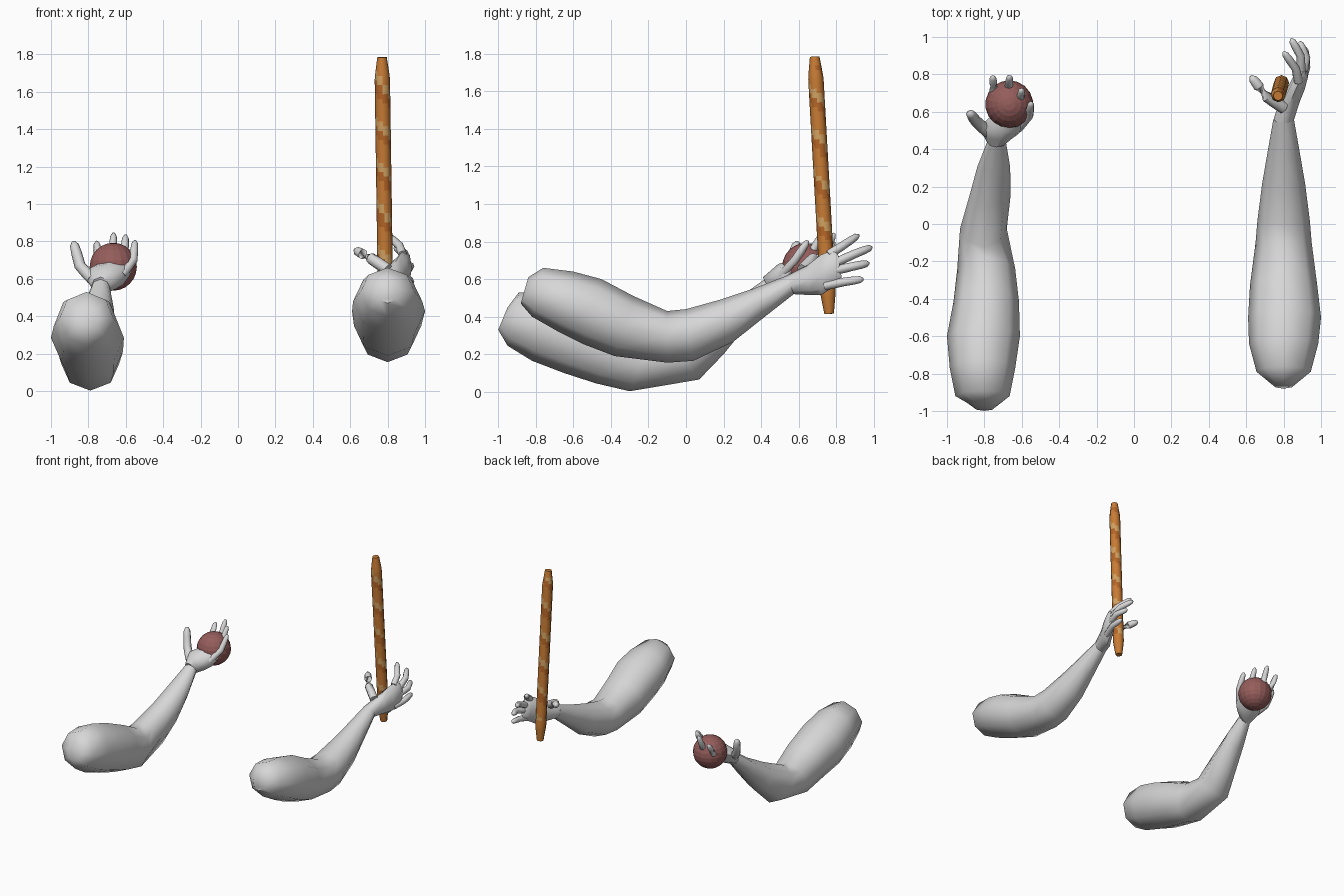
import bpy, bmesh, math
from mathutils import Vector

cube = bpy.data.objects.get("Cube")
if cube:
    bpy.data.objects.remove(cube, do_unlink=True)


def material(name, rgb):
    mat = bpy.data.materials.new(name)
    mat.use_nodes = True
    colour = (*rgb, 1)
    mat.diffuse_color = colour
    mat.node_tree.nodes["Principled BSDF"].inputs["Base Color"].default_value = colour
    return mat


SKIN = material("pale grey", (.68, .68, .68))
BALL = material("dusty red", (.30, .11, .105))
CRUST = material("golden crust", (.58, .2, .035))
SCORE = material("light crust", (.64, .36, .12))
DARK = material("dark crust", (.46, .13, .02))


def finish(name, bm, mats, angle=None):
    bmesh.ops.recalc_face_normals(bm, faces=bm.faces)
    mesh = bpy.data.meshes.new(name)
    bm.to_mesh(mesh)
    bm.free()
    for mat in mats:
        mesh.materials.append(mat)
    obj = bpy.data.objects.new(name, mesh)
    bpy.context.collection.objects.link(obj)
    if angle:
        bpy.ops.object.select_all(action='DESELECT')
        bpy.context.view_layer.objects.active = obj
        obj.select_set(True)
        bpy.ops.object.shade_smooth_by_angle(angle=math.radians(angle))
    return obj


def loft(rings, sides=8):
    """Skin a list of elliptical rings given as (centre, axis, axis)."""
    bm = bmesh.new()
    turns = [math.tau * k / sides for k in range(sides)]
    loops = [[bm.verts.new(c + u * math.cos(a) + v * math.sin(a)) for a in turns]
             for c, u, v in rings]
    for lo, hi in zip(loops, loops[1:]):
        for k in range(sides):
            j = (k + 1) % sides
            bm.faces.new((lo[k], lo[j], hi[j], hi[k]))
    bm.faces.new(loops[0])
    bm.faces.new(loops[-1])
    return bm


def limb(name, sections, sides=8):
    """Each section: top y, z, bottom y, z, middle x, half width."""
    rings = []
    for ty, tz, by, bz, x, half in sections:
        top, low = Vector((x, ty, tz)), Vector((x, by, bz))
        rings.append(((top + low) / 2, Vector((half, 0, 0)), (top - low) / 2))
    return finish(name, loft(rings, sides), [SKIN], 55)


def tube_rings(points, radii):
    rings = []
    for i, (p, r) in enumerate(zip(points, radii)):
        way = points[min(i + 1, len(points) - 1)] - points[max(i - 1, 0)]
        u = way.orthogonal().normalized()
        v = way.normalized().cross(u)
        rings.append((p, u * r, v * r))
    return rings


def finger(name, base, middle, tip, r=.024):
    base, middle, tip = map(Vector, (base, middle, tip))
    pts = [base, base.lerp(middle, .5), middle, middle.lerp(tip, .5),
           middle.lerp(tip, .85), tip]
    radii = [r * f for f in (1, 1, .95, .9, .75, .3)]
    finish(name, loft(tube_rings(pts, radii)), [SKIN], 70)


# Arms
limb("left_arm", [
    (-.84, .61, -.88, .47, .80, .06),
    (-.76, .66, -.82, .40, .80, .145),
    (-.60, .64, -.68, .32, .80, .185),
    (-.45, .60, -.55, .255, .805, .195),
    (-.28, .51, -.38, .19, .80, .18),
    (-.10, .43, -.10, .155, .80, .15),
    (0, .44, .04, .165, .80, .14),
    (.18, .49, .25, .265, .80, .115),
    (.36, .55, .42, .40, .80, .085),
    (.54, .62, .58, .525, .80, .055)])
limb("right_arm", [
    (-.95, .45, -1, .33, -.80, .06),
    (-.89, .53, -.95, .245, -.81, .145),
    (-.72, .53, -.82, .165, -.81, .175),
    (-.55, .47, -.65, .10, -.805, .195),
    (-.35, .38, -.48, .045, -.79, .175),
    (-.18, .29, -.30, .003, -.79, .155),
    (-.12, .30, .07, .065, -.805, .125),
    (.10, .40, .20, .20, -.77, .11),
    (.28, .50, .33, .36, -.75, .088),
    (.42, .60, .46, .51, -.735, .05)])

# Left hand, open beside the loaf
limb("left_palm", [
    (.54, .62, .57, .52, .80, .055),
    (.64, .67, .66, .515, .83, .055),
    (.72, .73, .72, .515, .865, .048),
    (.78, .755, .79, .56, .89, .04),
    (.81, .73, .83, .60, .90, .022)])
finger("left_thumb", (.80, .62, .65), (.71, .68, .71), (.625, .79, .755), .032)
finger("left_index", (.88, .76, .73), (.865, .83, .775), (.80, .92, .835))
finger("left_middle", (.895, .79, .685), (.89, .90, .735), (.84, .99, .77))
finger("left_ring", (.90, .79, .645), (.92, .89, .668), (.885, .975, .685))
finger("left_little", (.89, .74, .565), (.92, .84, .585), (.915, .945, .60))

# Right hand, cupping the ball
limb("right_palm", [
    (.41, .61, .46, .51, -.735, .05),
    (.45, .645, .50, .53, -.715, .09),
    (.49, .68, .55, .55, -.70, .12),
    (.55, .70, .60, .59, -.67, .10)])
finger("right_thumb", (-.78, .49, .60), (-.845, .55, .67), (-.88, .595, .80), .032)
finger("right_index", (-.73, .57, .63), (-.75, .72, .70), (-.755, .79, .80))
finger("right_middle", (-.68, .57, .62), (-.67, .73, .72), (-.665, .79, .845))
finger("right_ring", (-.64, .56, .62), (-.61, .66, .72), (-.60, .72, .835))
finger("right_little", (-.62, .51, .62), (-.56, .58, .70), (-.55, .65, .805))

# Ball
bm = bmesh.new()
bmesh.ops.create_uvsphere(bm, u_segments=18, v_segments=12, radius=.128)
bmesh.ops.translate(bm, verts=bm.verts, vec=(-.667, .64, .665))
finish("ball", bm, [BALL])

# Bread loaf with slanting score marks
low, high = Vector((.79, .762, .415)), Vector((.77, .685, 1.785))
rows, sides = 56, 8
points = [low.lerp(high, i / rows) for i in range(rows + 1)]
radii = [.041 * min(1, .62 + .5 * min(i, rows - i) / 6) for i in range(rows + 1)]
loaf = finish("bread_loaf", loft(tube_rings(points, radii), sides),
              [CRUST, SCORE, DARK], 50)
for face in loaf.data.polygons:
    t = (face.center.z - low.z) / (high.z - low.z)
    axis = low.lerp(high, t)
    turn = math.atan2(face.center.y - axis.y, face.center.x - axis.x) / math.tau
    phase = (t * 6 + turn) % 1
    if .12 < t < .97:
        face.material_index = 1 if phase < .2 else 2 if phase > .75 else 0
